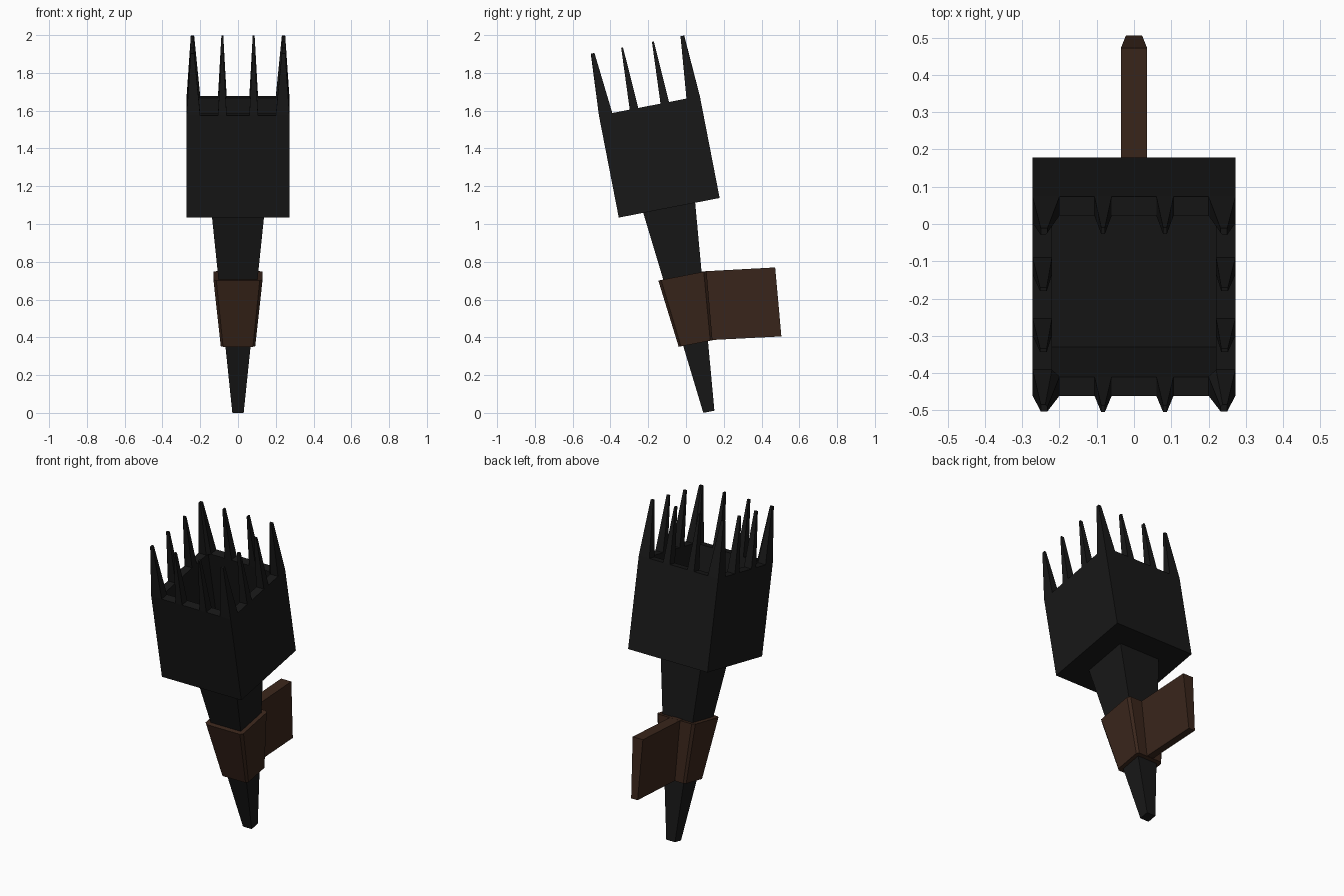
import bpy, bmesh, math
from mathutils import Matrix

if "Cube" in bpy.data.objects:
    bpy.data.objects.remove(bpy.data.objects["Cube"])

TILT = Matrix.Translation((0, 0.121, 0.006)) @ Matrix.Rotation(math.radians(11), 4, 'X')


def material(name, color):
    m = bpy.data.materials.new(name)
    m.diffuse_color = (*color, 1)
    m.use_nodes = True
    m.node_tree.nodes["Principled BSDF"].inputs["Base Color"].default_value = m.diffuse_color
    return m


BLACK = material("black_iron", (0.009, 0.009, 0.009))
BROWN = material("brown_wood", (0.042, 0.019, 0.011))


def loft(name, rings, mat, matrix=TILT):
    """Skin a stack of rings with equal point counts and cap both ends."""
    bm = bmesh.new()
    loops = [[bm.verts.new(p) for p in ring] for ring in rings]
    n = len(loops[0])
    for a, b in zip(loops, loops[1:]):
        for i in range(n):
            j = (i + 1) % n
            bm.faces.new((a[i], a[j], b[j], b[i]))
    bm.faces.new(loops[0])
    bm.faces.new(loops[-1])
    bmesh.ops.recalc_face_normals(bm, faces=bm.faces)
    bm.transform(matrix)
    mesh = bpy.data.meshes.new(name)
    bm.to_mesh(mesh)
    bm.free()
    mesh.materials.append(mat)
    obj = bpy.data.objects.new(name, mesh)
    bpy.context.collection.objects.link(obj)
    return obj


def rect(hx, hy, z, cx=0, cy=0):
    return [(cx + sx * hx, cy + sy * hy, z) for sx, sy in ((-1, -1), (1, -1), (1, 1), (-1, 1))]


def chamfered(h, c, z):
    k = h - c
    return [(-k, -h, z), (k, -h, z), (h, -k, z), (h, k, z),
            (k, h, z), (-k, h, z), (-h, k, z), (-h, -k, z)]


# Tapered shaft
loft("shaft", [rect(0.03, 0.03, 0), rect(0.14, 0.14, 1.10)], BLACK)

# Hollow square basket
H, INNER, RIM, TIP = 0.272, 0.22, 1.65, 1.98
loft("basket", [rect(H, H, 1.10), rect(H, H, RIM),
                rect(INNER, INNER, RIM), rect(INNER, INNER, 1.23)], BLACK)

# Spikes on the rim: one corner and two middle ones per side
corner = [(H, H), (0.20, H), (0.20, INNER), (INNER, 0.20), (H, 0.20)]
corner_tip = [(0.25, 0.25), (0.232, 0.25), (0.232, 0.238), (0.238, 0.232), (0.25, 0.232)]
for side in range(4):
    turn = TILT @ Matrix.Rotation(side * math.pi / 2, 4, 'Z')
    loft(f"corner_spike_{side}", [[(x, y, RIM) for x, y in corner],
                                  [(x, y, TIP) for x, y in corner_tip]], BLACK, turn)
    for k, x in enumerate((-0.083, 0.083)):
        loft(f"middle_spike_{side}_{k}",
             [rect(0.023, (H - INNER) / 2, RIM, x, (H + INNER) / 2),
              rect(0.005, 0.009, TIP, x, 0.243)], BLACK, turn)

# Wooden sleeve around the shaft
loft("sleeve", [chamfered(0.091, 0.012, 0.368), chamfered(0.13, 0.015, 0.733)], BROWN)

# Wall bracket plate, thinner towards the bottom
loft("bracket_plate",
     [[(-0.022, 0.08, 0.383), (0.022, 0.08, 0.383), (0.022, 0.505, 0.405), (-0.022, 0.505, 0.405)],
      [(-0.035, 0.05, 0.747), (0.035, 0.05, 0.747), (0.035, 0.472, 0.77), (-0.035, 0.472, 0.77)]],
     BROWN, Matrix.Identity(4))
